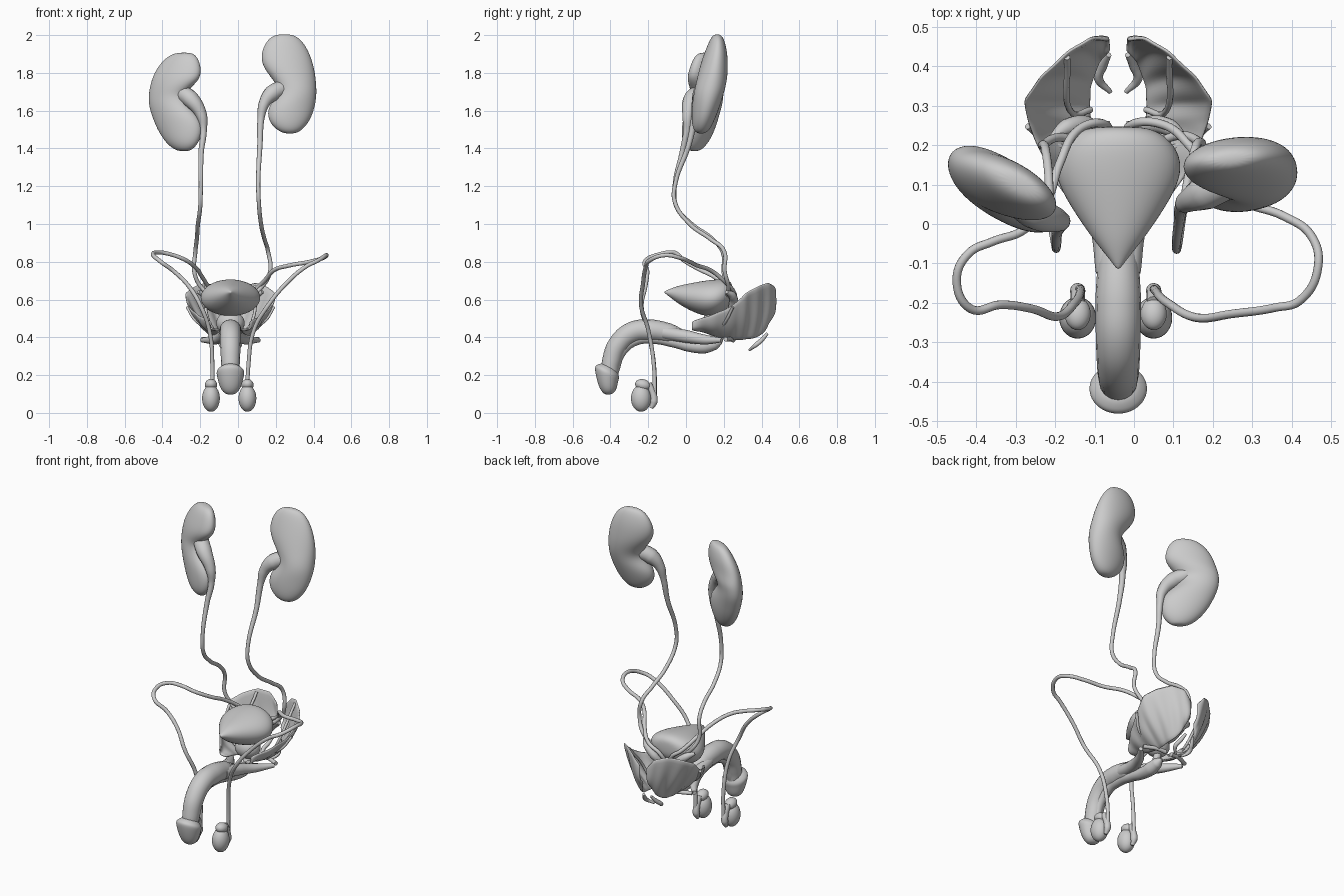
import bpy, math
from mathutils import Vector

MID = -0.04  # the body's midline sits slightly left of x = 0


def finish(name, verts, faces, levels=2):
    me = bpy.data.meshes.new(name)
    me.from_pydata([tuple(v) for v in verts], [], faces)
    me.update()
    for p in me.polygons:
        p.use_smooth = True
    ob = bpy.data.objects.new(name, me)
    bpy.context.collection.objects.link(ob)
    if levels:
        mod = ob.modifiers.new("smooth", 'SUBSURF')
        mod.levels = mod.render_levels = levels
    return ob


def loft(name, rings, n=14):
    """rings: (centre, axis_u, axis_v) ellipses, skinned into a closed body."""
    verts, faces = [], []
    for c, u, v in rings:
        for i in range(n):
            a = 2 * math.pi * i / n
            verts.append(Vector(c) + Vector(u) * math.cos(a) + Vector(v) * math.sin(a))
    for r in range(len(rings) - 1):
        for i in range(n):
            j = (i + 1) % n
            faces.append((r * n + i, r * n + j, r * n + n + j, r * n + n + i))
    last = (len(rings) - 1) * n
    faces.append(tuple(reversed(range(n))))
    faces.append(tuple(range(last, last + n)))
    return finish(name, verts, faces)


def tube(name, pts, radius=0.011, radii=None, res=4):
    cu = bpy.data.curves.new(name, 'CURVE')
    cu.dimensions = '3D'
    cu.bevel_depth = 1.0
    cu.bevel_resolution = res
    cu.resolution_u = 8
    cu.use_fill_caps = True
    sp = cu.splines.new('BEZIER')
    sp.bezier_points.add(len(pts) - 1)
    for i, p in enumerate(pts):
        b = sp.bezier_points[i]
        b.co = p
        b.handle_left_type = b.handle_right_type = 'AUTO'
        b.radius = radii[i] if radii else radius
    ob = bpy.data.objects.new(name, cu)
    bpy.context.collection.objects.link(ob)
    return ob


def ellipsoid(name, c, r, rot=(0, 0, 0)):
    bpy.ops.mesh.primitive_uv_sphere_add(segments=28, ring_count=16, location=c, rotation=rot)
    ob = bpy.context.object
    ob.name = name
    ob.scale = r
    bpy.ops.object.shade_smooth()
    return ob


def kidney(name, levels, slope):
    # each level: z, x range, y centre, half depth
    rings = []
    for z, x0, x1, y, d in levels:
        h = (x1 - x0) / 2
        rings.append(((x0 + h, y, z), (h, h * slope, 0), (0, d, 0)))
    loft(name, rings, 16)


# kidneys
kidney("kidney_left", [
    (1.908, -.32, -.25, .10, .02), (1.89, -.375, -.215, .10, .045), (1.83, -.43, -.192, .10, .065),
    (1.77, -.458, -.195, .095, .075), (1.72, -.47, -.25, .11, .08), (1.68, -.475, -.285, .115, .075),
    (1.63, -.475, -.265, .105, .078), (1.57, -.458, -.20, .08, .08), (1.50, -.43, -.182, .065, .075),
    (1.43, -.385, -.205, .05, .06), (1.395, -.34, -.24, .045, .035), (1.386, -.31, -.26, .045, .015)], -.42)
kidney("kidney_right", [
    (2.005, .21, .28, .165, .015), (1.985, .16, .33, .165, .035), (1.92, .122, .375, .16, .058),
    (1.85, .12, .40, .15, .073), (1.79, .16, .412, .142, .08), (1.73, .21, .417, .13, .082),
    (1.68, .205, .418, .118, .08), (1.62, .155, .41, .105, .075), (1.55, .155, .385, .09, .062),
    (1.50, .20, .345, .082, .045), (1.478, .245, .305, .08, .02)], .07)

# ureters, flaring into the hilum of each kidney
flare = [.045, .045, .03, .018, .014]
tube("ureter_left", [(-.31, .08, 1.70), (-.25, .03, 1.66), (-.195, .01, 1.58), (-.183, .005, 1.50),
     (-.195, -.02, 1.38), (-.197, -.06, 1.2), (-.20, -.05, 1.09), (-.212, .03, 1.0), (-.218, .14, .92),
     (-.226, .195, .85), (-.23, .20, .74), (-.19, .22, .66), (-.11, .2, .60)], radii=flare + [.011] * 8)
tube("ureter_right", [(.24, .11, 1.72), (.18, .08, 1.69), (.14, .06, 1.64), (.122, .045, 1.56),
     (.116, .015, 1.42), (.107, -.055, 1.22), (.11, -.06, 1.12), (.122, .02, 1.0), (.14, .13, .92),
     (.158, .20, .86), (.17, .205, .75), (.12, .225, .66), (.04, .2, .60)], radii=flare + [.011] * 8)

# bladder, pointed toward the front
loft("bladder", [((MID, y, (lo + hi) / 2), (hx, 0, 0), (0, 0, (hi - lo) / 2)) for y, hx, lo, hi in [
    (-.115, .004, .635, .643), (-.09, .022, .617, .655), (-.04, .065, .575, .675), (.03, .115, .535, .69),
    (.10, .158, .508, .703), (.16, .168, .51, .71), (.21, .14, .54, .71), (.238, .10, .575, .695),
    (.248, .05, .61, .67)]])

# prostate and urethra
ellipsoid("prostate", (MID, .15, .475), (.075, .065, .065))
tube("urethra", [(MID, .15, .46), (MID, .15, .40), (MID, .11, .35)], .022)

# sperm ducts
tube("duct_left", [(-.14, -.165, .05), (-.136, -.17, .26), (-.15, -.20, .43), (-.195, -.235, .56),
     (-.26, -.215, .67), (-.34, -.205, .75), (-.415, -.215, .805), (-.45, -.14, .84), (-.42, -.075, .85),
     (-.36, -.045, .84), (-.28, -.015, .81), (-.22, .06, .765), (-.19, .15, .72), (-.14, .24, .65),
     (-.08, .255, .60), (-.05, .2, .50)])
tube("duct_right", [(.05, -.165, .05), (.055, -.17, .25), (.085, -.20, .44), (.16, -.238, .57),
     (.25, -.228, .68), (.36, -.212, .775), (.42, -.195, .805), (.467, -.11, .835), (.45, -.03, .82),
     (.38, .02, .80), (.27, .06, .78), (.19, .13, .755), (.14, .20, .70), (.08, .25, .645),
     (0, .255, .60), (-.03, .2, .50)])

for side, s in (("left", -1), ("right", 1)):
    def P(dx, y, z):
        return Vector((MID + s * dx, y, z))

    # seminal vesicle behind the bladder
    tube("seminal_vesicle_" + side, [P(.17, .215, .64), P(.13, .245, .62), P(.08, .25, .575), P(.03, .21, .51)],
         radii=[.01, .022, .024, .01])

    # testis with its epididymis cap and tail
    tx = -.143 if s < 0 else .05
    ellipsoid("testis_" + side, (tx, -.238, .077), (.047, .053, .071))
    ellipsoid("epididymis_head_" + side, (tx, -.228, .148), (.033, .042, .03), (-.25, 0, 0))
    tube("epididymis_tail_" + side, [(tx, -.20, .155), (tx, -.178, .11), (tx, -.17, .06), (tx, -.185, .025)],
         radii=[.018, .018, .02, .01])

    # root of the shaft, splitting to each side
    tube("crus_" + side, [P(.022, -.12, .425), P(.04, .0, .405), P(.085, .10, .388), P(.15, .19, .385)],
         radii=[.035, .034, .026, .012])

    # funnel-shaped pelvic floor sheet with folds
    outer = [P(.10, .03, .485), P(.165, .12, .515), P(.205, .20, .545), P(.23, .26, .58), P(.24, .315, .635),
             P(.195, .375, .67), P(.13, .435, .692), P(.07, .472, .67), P(.022, .468, .61)]
    inner = [P(.055, .03, .445), P(.06, .10, .425), P(.065, .17, .40), P(.066, .24, .385), P(.07, .29, .385),
             P(.07, .34, .39), P(.06, .38, .40), P(.045, .415, .43), P(.022, .435, .50)]
    n, rows = 33, 7
    verts, faces = [], []
    for i in range(n):
        t = i / (n - 1) * (len(outer) - 1)
        k = min(int(t), len(outer) - 2)
        o, q = outer[k].lerp(outer[k + 1], t - k), inner[k].lerp(inner[k + 1], t - k)
        for j in range(rows):
            f = j / (rows - 1)
            bulge = math.sin(math.pi * f)
            out = Vector((s * .6 * (1 - i / n), .6 * i / n, -.5))
            fold = .006 * math.sin(i * 1.25 + f * 2.5) * (.3 + bulge)
            verts.append(q.lerp(o, f) + out * (.03 * bulge + fold))
    for i in range(n - 1):
        for j in range(rows - 1):
            a = i * rows + j
            faces.append((a, a + 1, a + rows + 1, a + rows))
    floor = finish("pelvic_floor_" + side, verts, faces, 0)
    sol = floor.modifiers.new("thickness", 'SOLIDIFY')
    sol.thickness = .012
    sol.offset = 0
    sub = floor.modifiers.new("smooth", 'SUBSURF')
    sub.levels = sub.render_levels = 1

    # muscle bands around the floor opening
    for m, x_off in enumerate((.12, .055)):
        tube(f"floor_band_{side}_{m}", [inner[2 + m * 2] + Vector((0, 0, .03)), P(x_off + .06, .21 + m * .07, .485),
             outer[3 + m * 3] - Vector((0, .012, .02))], .008, res=2)
    tube("sphincter_strip_" + side, [P(.02, .335, .332), P(.05, .37, .36), P(.04, .40, .385), P(.025, .43, .42)],
         radii=[.006, .012, .012, .008])
    tube("transverse_band_" + side, [P(.02, .25, .385), P(.08, .24, .39), P(.15, .21, .39)],
         radii=[.012, .011, .012])

# shaft, lower column with its bulb, and tip
tube("shaft", [(MID, -.405, .20), (MID, -.395, .27), (MID, -.36, .36), (MID, -.285, .425), (MID, -.19, .437),
     (MID, -.09, .422), (MID, .0, .40)], radii=[.045, .05, .054, .057, .058, .052, .03], res=6)
tube("lower_column", [(MID, -.38, .22), (MID, -.345, .32), (MID, -.27, .385), (MID, -.17, .395), (MID, -.06, .375),
     (MID, .03, .355), (MID, .10, .353), (MID, .155, .365), (MID, .19, .375)],
     radii=[.025, .027, .03, .03, .03, .034, .038, .03, .008], res=6)
loft("tip", [((MID, y, z), (r, 0, 0), (0, r * .86, -r * tilt)) for y, z, r, tilt in [
    (-.405, .25, .04, .4), (-.412, .232, .064, .4), (-.418, .218, .077, .4), (-.42, .195, .073, .35),
    (-.417, .155, .063, .2), (-.414, .122, .05, .1), (-.412, .102, .03, 0), (-.412, .097, .01, 0)]], 16)
